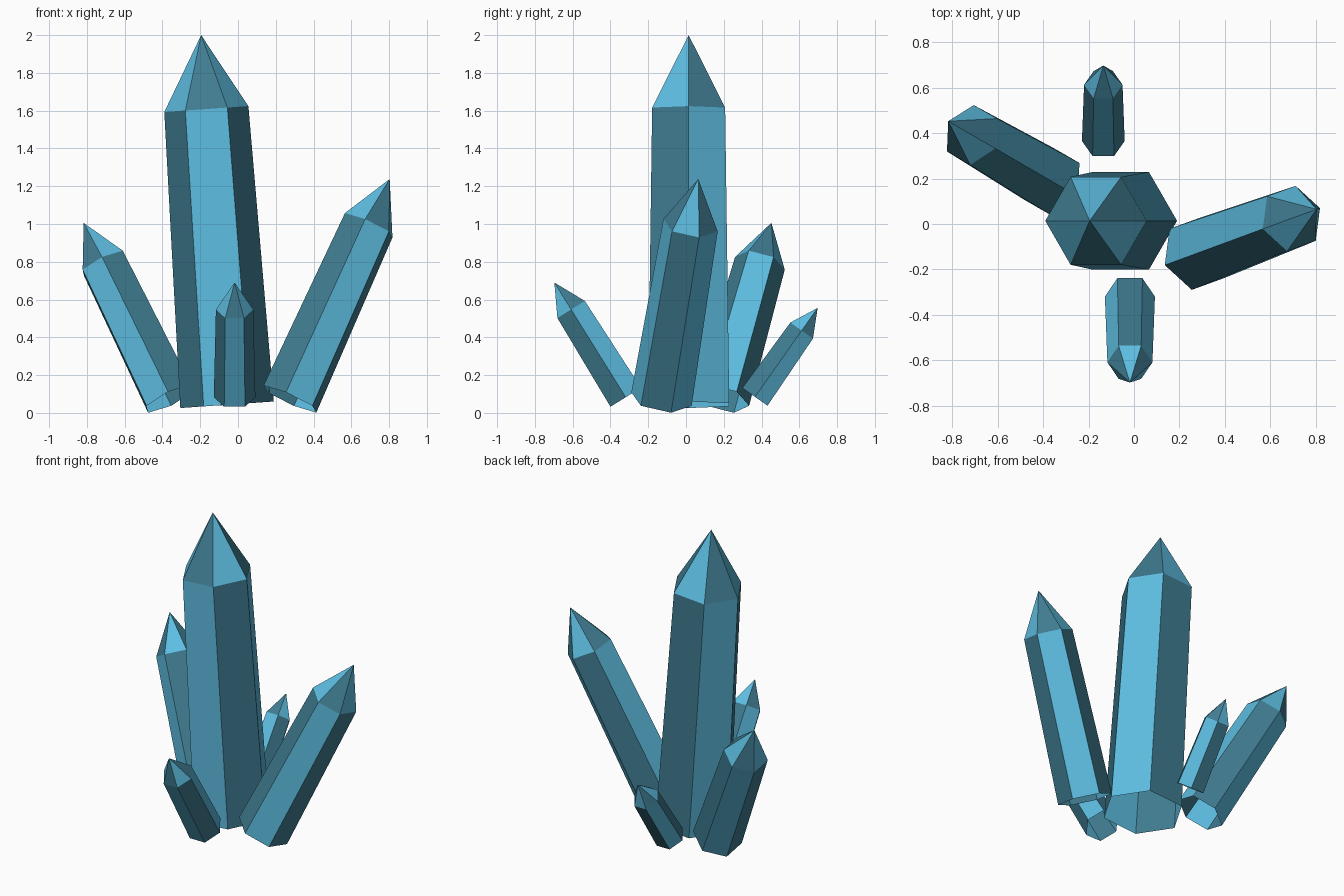
import bpy, bmesh, math
from mathutils import Vector

if "Cube" in bpy.data.objects:
    bpy.data.objects.remove(bpy.data.objects["Cube"])


def make_material(name, colour):
    mat = bpy.data.materials.new(name)
    mat.diffuse_color = (*colour, 1.0)
    mat.use_nodes = True
    mat.node_tree.nodes["Principled BSDF"].inputs["Base Color"].default_value = mat.diffuse_color
    return mat


# Facets alternate between two blues
MATERIALS = [make_material("light blue", (0.11, 0.51, 0.75)),
             make_material("dark blue", (0.05, 0.20, 0.28))]
SIDES = 6
TAPER = 0.9   # shoulder radius relative to base radius


def crystal(name, base, tip, radius, shoulder, yaw=0):
    """Six-sided pointed prism from base centre to tip, open at the bottom."""
    base, tip = Vector(base), Vector(tip)
    tilt = Vector((0, 0, 1)).rotation_difference(tip - base)
    bm = bmesh.new()

    def ring(t, r):
        centre = base.lerp(tip, t)
        angles = [math.radians(yaw) + math.tau * i / SIDES for i in range(SIDES)]
        return [bm.verts.new(centre + tilt @ Vector((r * math.cos(a), r * math.sin(a), 0)))
                for a in angles]

    low, high = ring(0, radius), ring(shoulder, radius * TAPER)
    point = bm.verts.new(tip)
    for i in range(SIDES):
        j = (i + 1) % SIDES
        # checkerboard: sides and tip facets alternate in opposite order
        bm.faces.new((low[i], low[j], high[j], high[i])).material_index = i % 2
        bm.faces.new((high[i], high[j], point)).material_index = (i + 1) % 2

    mesh = bpy.data.meshes.new(name)
    bm.to_mesh(mesh)
    bm.free()
    for mat in MATERIALS:
        mesh.materials.append(mat)
    obj = bpy.data.objects.new(name, mesh)
    bpy.context.collection.objects.link(obj)
    return obj


# Tall centre crystal, two medium side crystals, two small ones front and back
crystal("main_crystal", (-0.058, 0.014, 0.043), (-0.195, 0.014, 2.0), 0.248, 0.80)
crystal("right_crystal", (0.275, -0.13, 0.073), (0.803, 0.065, 1.238), 0.165, 0.79, yaw=20)
crystal("left_crystal", (-0.362, 0.188, 0.075), (-0.817, 0.452, 1.006), 0.151, 0.77, yaw=-30)
crystal("front_crystal", (-0.018, -0.319, 0.083), (-0.018, -0.697, 0.69), 0.11, 0.765)
crystal("back_crystal", (-0.135, 0.365, 0.085), (-0.135, 0.697, 0.556), 0.094, 0.745)
